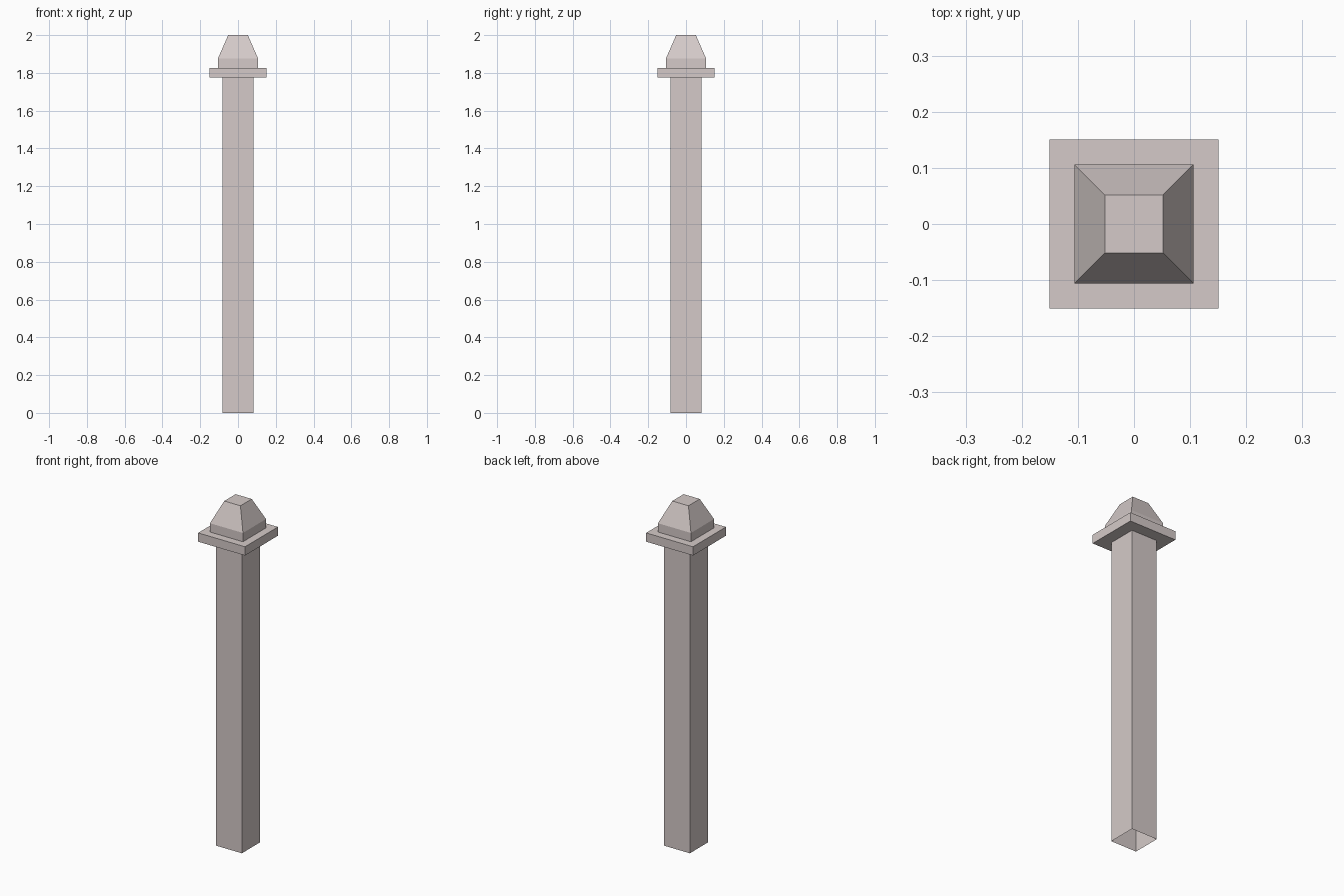
import bpy
import bmesh

if "Cube" in bpy.data.objects:
    bpy.data.objects.remove(bpy.data.objects["Cube"])

stone = bpy.data.materials.new("warm grey stone")
stone.diffuse_color = (0.66, 0.59, 0.58, 1.0)
stone.use_nodes = True
stone.node_tree.nodes["Principled BSDF"].inputs["Base Color"].default_value = stone.diffuse_color


def square_loft(name, profile, close_top=False):
    """Skin square rings given as (half width, height), open at the bottom."""
    bm = bmesh.new()
    rings = [[bm.verts.new((sx * r, sy * r, z))
              for sx, sy in ((-1, -1), (1, -1), (1, 1), (-1, 1))]
             for r, z in profile]
    for low, high in zip(rings, rings[1:]):
        for i in range(4):
            j = (i + 1) % 4
            bm.faces.new((low[i], low[j], high[j], high[i]))
    if close_top:
        bm.faces.new(rings[-1])
    mesh = bpy.data.meshes.new(name)
    bm.to_mesh(mesh)
    bm.free()
    mesh.materials.append(stone)
    obj = bpy.data.objects.new(name, mesh)
    bpy.context.collection.objects.link(obj)
    return obj


# Hollow square shaft, open underneath
square_loft("post_shaft", [(0.083, 0.0), (0.083, 1.775)])

# Overhanging collar plate
square_loft("collar_plate", [(0.083, 1.775), (0.151, 1.775),
                             (0.151, 1.826), (0.106, 1.826)])

# Finial: short upright band, then a truncated pyramid
square_loft("finial_cap", [(0.106, 1.826), (0.106, 1.877), (0.052, 2.0)],
            close_top=True)
